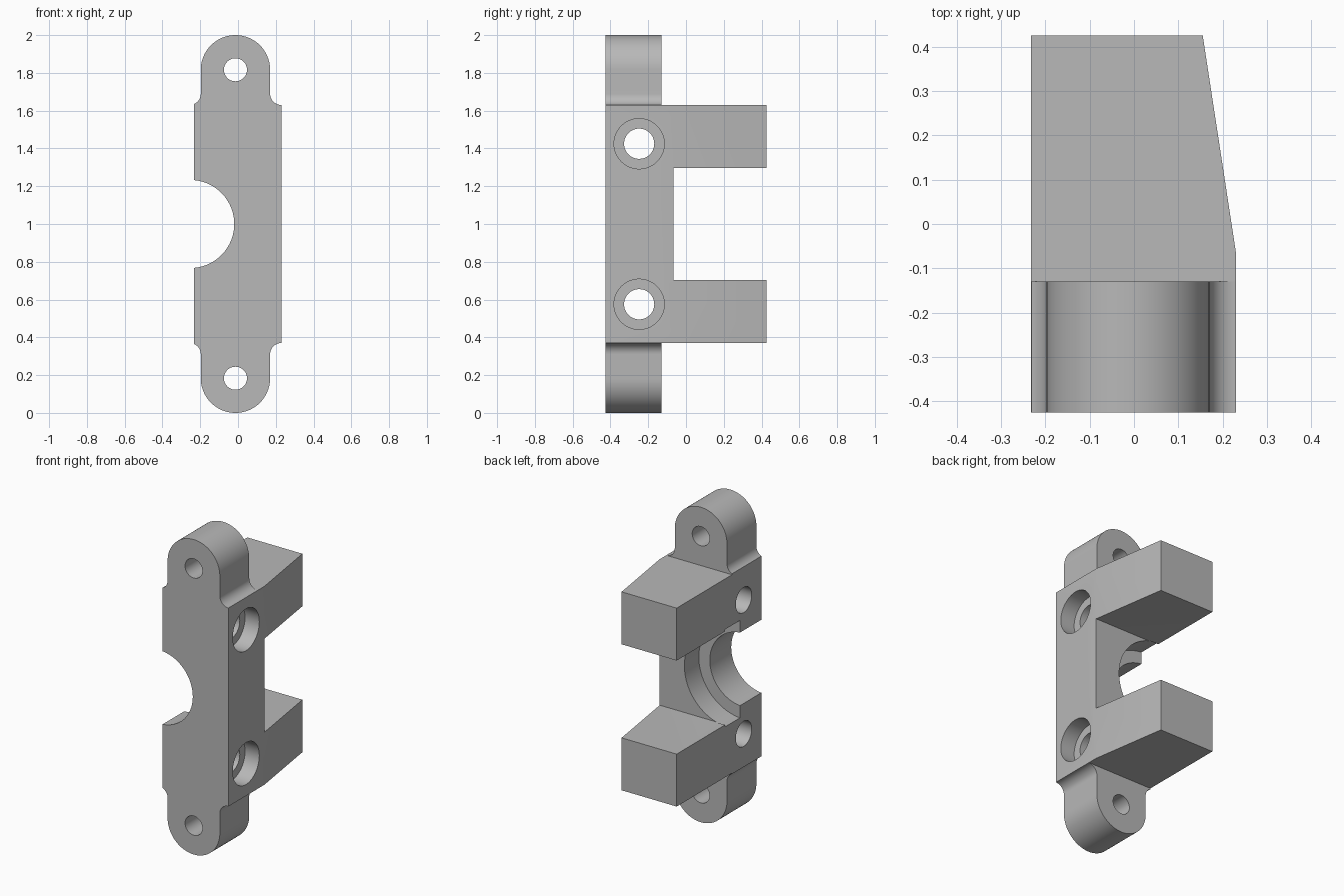
import bpy, bmesh
from math import sin, cos, radians
from mathutils import Matrix, Vector

cube = bpy.data.objects.get("Cube")
if cube:
    bpy.data.objects.remove(cube, do_unlink=True)

grey = bpy.data.materials.new("Plain grey")
grey.use_nodes = True
colour = (0.48, 0.48, 0.48, 1)
grey.diffuse_color = colour
grey.node_tree.nodes["Principled BSDF"].inputs["Base Color"].default_value = colour

FRONT, PLATE_BACK, TAB_BACK, BACK = -0.425, -0.065, -0.13, 0.425
LEFT, RIGHT, LOW, HIGH = 0.23, -0.232, 0.37, 1.63


def add_object(name, bm):
    bmesh.ops.recalc_face_normals(bm, faces=bm.faces)
    mesh = bpy.data.meshes.new(name)
    bm.to_mesh(mesh)
    bm.free()
    obj = bpy.data.objects.new(name, mesh)
    bpy.context.collection.objects.link(obj)
    mesh.materials.append(grey)
    return obj


def prism(name, points, move):
    """Extrude a closed loop of 3D points along a vector."""
    bm = bmesh.new()
    face = bm.faces.new([bm.verts.new(p) for p in points])
    top = bmesh.ops.extrude_face_region(bm, geom=[face])["geom"]
    bmesh.ops.translate(bm, vec=move, verts=[v for v in top if isinstance(v, bmesh.types.BMVert)])
    return add_object(name, bm)


def cylinder(start, end, radius, sides=64):
    start, end = Vector(start), Vector(end)
    axis = end - start
    turn = axis.to_track_quat("Z", "Y").to_matrix().to_4x4()
    bm = bmesh.new()
    bmesh.ops.create_cone(bm, cap_ends=True, segments=sides, radius1=radius, radius2=radius,
                          depth=axis.length, matrix=Matrix.Translation((start + end) / 2) @ turn)
    return add_object("cutter", bm)


def box(low, high):
    x, y, z = low
    X, Y, Z = high
    return prism("cutter", [(x, y, z), (X, y, z), (X, Y, z), (x, Y, z)], (0, 0, Z - z))


def cut(target, cutters):
    bpy.context.view_layer.objects.active = target
    for cutter in cutters:
        cutter.hide_render = True
        mod = target.modifiers.new("cut", "BOOLEAN")
        mod.operation = "DIFFERENCE"
        mod.solver = "EXACT"
        mod.object = cutter
        bpy.ops.object.modifier_apply(modifier=mod.name)
        bpy.data.objects.remove(cutter, do_unlink=True)


def smooth(obj):
    bpy.ops.object.select_all(action="DESELECT")
    obj.select_set(True)
    bpy.context.view_layer.objects.active = obj
    bpy.ops.object.shade_smooth_by_angle(angle=radians(25))


def arc(cx, cz, radius, start, end, steps):
    angles = [radians(start + (end - start) * i / steps) for i in range(steps + 1)]
    return [(cx + radius * cos(a), cz + radius * sin(a)) for a in angles]


# Main bracket: tapered plan, with the space between the two arms removed
plan = [(RIGHT, FRONT), (LEFT, FRONT), (LEFT, PLATE_BACK), (0.155, BACK), (RIGHT, BACK)]
bracket = prism("bracket_body", [(x, y, LOW) for x, y in plan], (0, 0, HIGH - LOW))
cutters = [box((-1, PLATE_BACK, 0.703), (1, 1, 1.297))]

# Stepped half-round bearing seat
cutters.append(cylinder((-0.253, -1, 1), (-0.253, 0, 1), 0.233, 96))
cutters.append(cylinder((-0.253, -0.21, 1), (-0.253, PLATE_BACK + 0.005, 1), 0.31, 96))

# Counterbored cross bolt holes
for z in (0.575, 1.425):
    cutters.append(cylinder((-1, -0.248, z), (1, -0.248, z), 0.08))
    cutters.append(cylinder((LEFT - 0.1, -0.248, z), (1, -0.248, z), 0.133))
cut(bracket, cutters)
smooth(bracket)

# Rounded mounting tabs with filleted roots, mirrored top to bottom
outline = (arc(LEFT, 1.69, 0.06, 270, 180, 12)
           + arc(-0.0135, 1.8165, 0.1835, 0, 180, 40)
           + arc(-0.257, 1.69, 0.06, 0, -65, 10)
           + [(RIGHT, HIGH)])
for name, side in (("upper_tab", 1), ("lower_tab", -1)):
    loop = [(x, FRONT, 1 + side * (z - 1)) for x, z in outline]
    tab = prism(name, loop, (0, TAB_BACK - FRONT, 0))
    hole_z = 1 + side * 0.8165
    cut(tab, [cylinder((-0.0135, -1, hole_z), (-0.0135, 1, hole_z), 0.061, 48)])
    smooth(tab)
